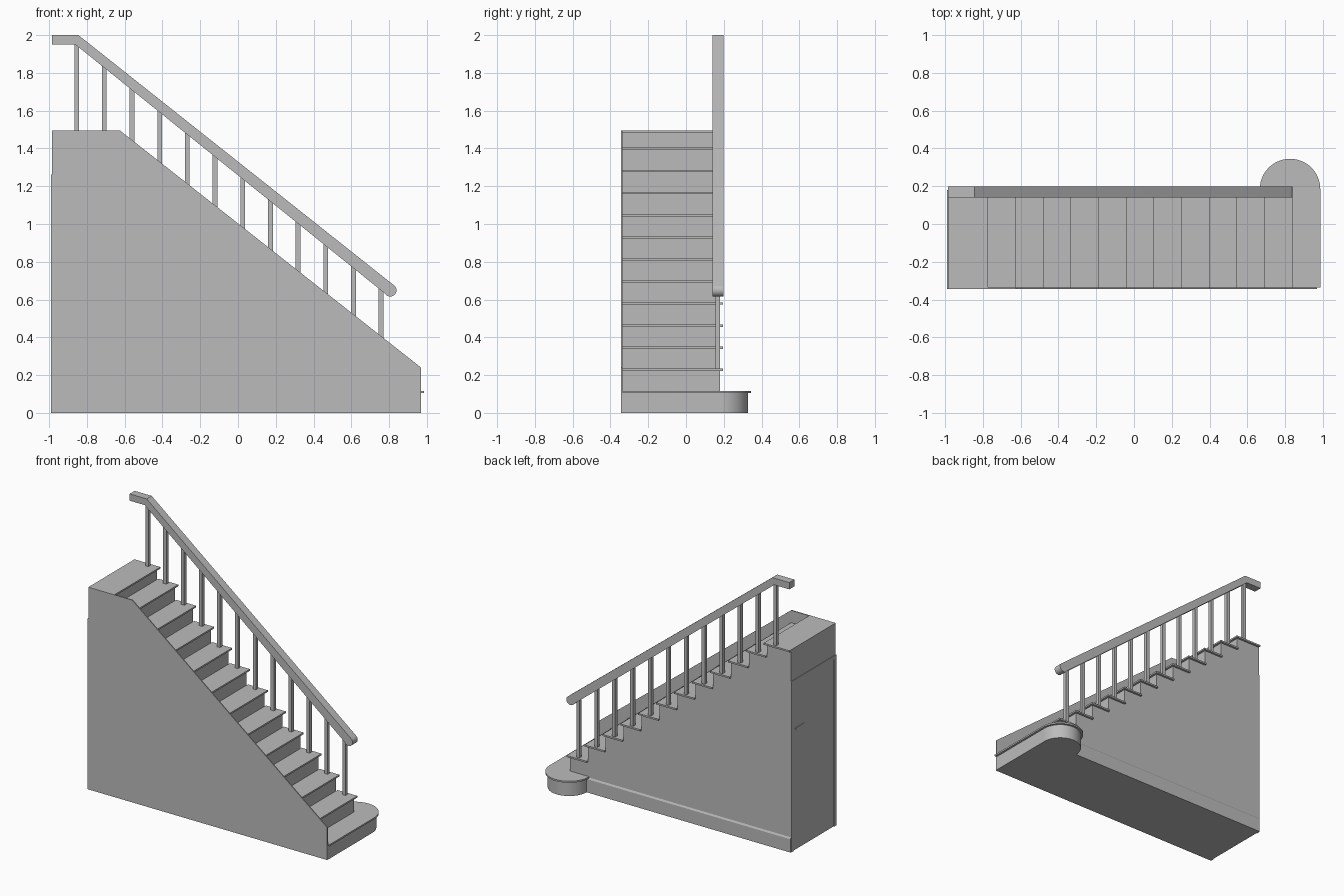
import bpy, bmesh, math
from mathutils import Vector

cube = bpy.data.objects.get("Cube")
if cube:
    bpy.data.objects.remove(cube, do_unlink=True)

# One plain grey for the whole staircase
grey = bpy.data.materials.new("plain_grey")
grey.use_nodes = True
COLOUR = (0.5, 0.5, 0.5, 1)
grey.diffuse_color = COLOUR
grey.node_tree.nodes["Principled BSDF"].inputs["Base Color"].default_value = COLOUR


def prism(name, outline, axis, lo, hi, smooth=False):
    """Extrude a 2D outline along an axis: 'y' takes (x, z), 'z' takes (x, y), 'x' takes (y, z)."""
    place = {"x": lambda a, b: (lo, a, b),
             "y": lambda a, b: (a, lo, b),
             "z": lambda a, b: (a, b, lo)}[axis]
    shift = Vector([hi - lo if c == axis else 0 for c in "xyz"])
    bm = bmesh.new()
    face = bm.faces.new([bm.verts.new(place(a, b)) for a, b in outline])
    out = bmesh.ops.extrude_face_region(bm, geom=[face])
    bmesh.ops.translate(bm, vec=shift,
                        verts=[v for v in out["geom"] if isinstance(v, bmesh.types.BMVert)])
    bmesh.ops.recalc_face_normals(bm, faces=bm.faces)
    mesh = bpy.data.meshes.new(name)
    bm.to_mesh(mesh)
    bm.free()
    mesh.materials.append(grey)
    obj = bpy.data.objects.new(name, mesh)
    bpy.context.collection.objects.link(obj)
    if smooth:
        bpy.ops.object.select_all(action="DESELECT")
        obj.select_set(True)
        bpy.context.view_layer.objects.active = obj
        bpy.ops.object.shade_smooth_by_angle(angle=math.radians(30))
    return obj


def box(name, x0, x1, y0, y1, z0, z1):
    return prism(name, [(x0, y0), (x1, y0), (x1, y1), (x0, y1)], "z", z0, z1)


def arc(cx, cy, r, start, end, steps=28):
    angles = [math.radians(start + (end - start) * i / steps) for i in range(steps + 1)]
    return [(cx + r * math.cos(a), cy + r * math.sin(a)) for a in angles]


# Main dimensions
BACK_X, FRONT_X = -0.984, 0.986
RUN, RISE, STEPS = 0.1465, 0.117, 13
NOSE, THICK = 0.016, 0.012
INNER_Y, WALL_Y, TREAD_Y = -0.335, 0.18, 0.196
TOP_Z = 1.495


def nosing(k):
    return FRONT_X - (k - 1) * RUN


def tread_top(k):
    return TOP_Z if k == STEPS else k * RISE


# Stepped body with risers and back wall
steps = [(BACK_X, 0), (nosing(1) - NOSE, 0)]
for k in range(1, STEPS + 1):
    z = tread_top(k) - THICK
    end = BACK_X if k == STEPS else nosing(k + 1) - NOSE
    steps += [(nosing(k) - NOSE, z), (end, z)]
prism("stair_body", steps, "y", INNER_Y, WALL_Y)

# Treads, the last one being the landing
for k in range(2, STEPS + 1):
    end = BACK_X if k == STEPS else nosing(k + 1) - NOSE
    box("landing" if k == STEPS else f"tread_{k}", end, nosing(k),
        INNER_Y, TREAD_Y, tread_top(k) - THICK, tread_top(k))

# Bottom step with rounded end
CX, CY = FRONT_X - 0.16, 0.185
for name, r, z0, z1 in (("bottom_riser", 0.16 - NOSE, 0, RISE - THICK),
                        ("bottom_tread", 0.16, RISE - THICK, RISE)):
    outline = [(CX - r, INNER_Y), (CX + r, INNER_Y)] + arc(CX, CY, r, 0, 180)
    prism(name, outline, "z", z0, z1, smooth=True)

# Front side panel
prism("side_panel", [(BACK_X, 0), (0.969, 0), (0.969, 0.24), (-0.625, TOP_Z), (BACK_X, TOP_Z)],
      "y", -0.343, INNER_Y)

# Skirting along the back wall
prism("skirting", [(WALL_Y, 0), (WALL_Y + 0.007, 0), (WALL_Y + 0.007, 0.098), (WALL_Y, 0.11)],
      "x", BACK_X, 0.70)

# Cupboard door trim and handle on the tall end
TRIM_X, TRIM_TOP, TRIM_W = -0.989, 1.262, 0.024
box("door_jamb_front", TRIM_X, BACK_X, -0.343, -0.343 + TRIM_W, 0, TRIM_TOP)
box("door_jamb_back", TRIM_X, BACK_X, WALL_Y - TRIM_W, WALL_Y, 0, TRIM_TOP)
box("door_head", TRIM_X, BACK_X, -0.343 + TRIM_W, WALL_Y - TRIM_W, TRIM_TOP - TRIM_W, TRIM_TOP)
box("door_handle", TRIM_X, BACK_X, 0.03, 0.13, 0.89, 0.90)

# Handrail with rounded lower end
rail = [(BACK_X, 1.95), (BACK_X, 2.0), (-0.845, 2.0)]
rail += arc(0.806, 0.649, 0.033, 51.5, -150) + [(-0.861, 1.95)]
prism("handrail", rail, "y", 0.14, 0.199, smooth=True)

# Balusters, one per tread from the second up
HALF = 0.0125
for k in range(2, STEPS + 1):
    x = nosing(k) - 0.082
    top = min(1.96, 1.95 - 0.803 * (x + 0.861) + 0.022)
    box(f"baluster_{k - 1}", x - HALF, x + HALF, 0.155, 0.181, tread_top(k), top)
